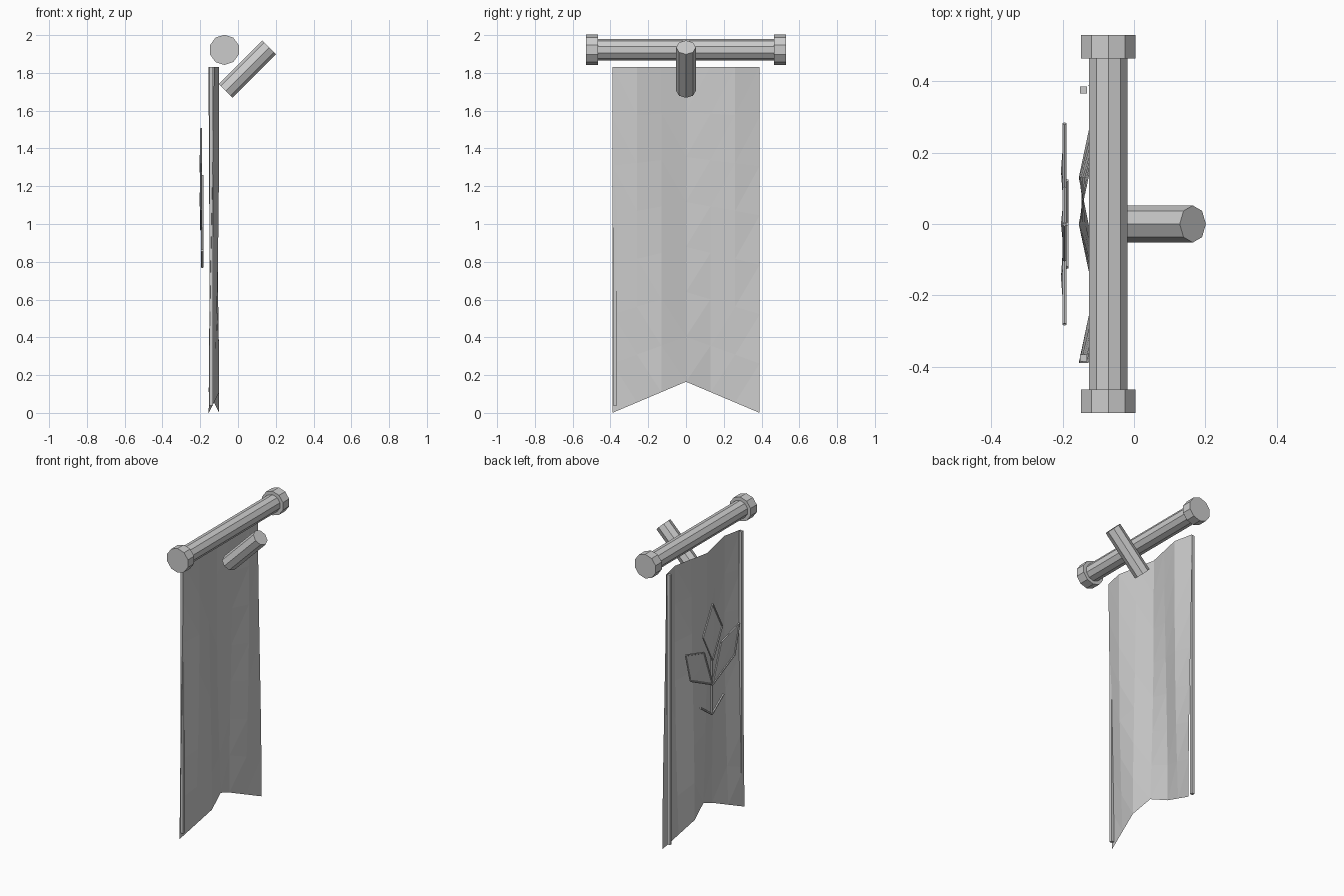
import bpy
import bmesh
import math
from mathutils import Vector

cube = bpy.data.objects.get("Cube")
if cube:
    bpy.data.objects.remove(cube, do_unlink=True)

grey = bpy.data.materials.new("plain_grey")
grey.use_nodes = True
GREY = (0.6, 0.6, 0.6, 1)
grey.diffuse_color = GREY
grey.node_tree.nodes["Principled BSDF"].inputs["Base Color"].default_value = GREY


def finish(name, bm):
    mesh = bpy.data.meshes.new(name)
    bm.to_mesh(mesh)
    bm.free()
    mesh.materials.append(grey)
    obj = bpy.data.objects.new(name, mesh)
    bpy.context.collection.objects.link(obj)
    return obj


def add_rod(bm, start, end, radius, sides):
    """Capped prism between two points."""
    a, b = Vector(start), Vector(end)
    made = bmesh.ops.create_cone(bm, cap_ends=True, segments=sides, radius1=radius,
                                 radius2=radius, depth=(b - a).length)
    turn = (b - a).to_track_quat("Z", "Y").to_matrix().to_4x4()
    bmesh.ops.transform(bm, matrix=turn, verts=made["verts"])
    bmesh.ops.translate(bm, vec=(a + b) / 2, verts=made["verts"])


def rods(name, segments, radius, sides):
    bm = bmesh.new()
    for start, end in segments:
        add_rod(bm, start, end, radius, sides)
    return finish(name, bm)


# Crossbar with end caps, and the slanted wall bracket
BAR_X, BAR_Z = -0.072, 1.922
rods("crossbar", [((BAR_X, -0.5, BAR_Z), (BAR_X, 0.5, BAR_Z))], 0.057, 10)
for side, label in ((1, "back"), (-1, "front")):
    rods(label + "_end_cap",
         [((BAR_X, side * 0.465, BAR_Z), (BAR_X, side * 0.53, BAR_Z))], 0.08, 10)
rods("wall_bracket", [((-0.065, 0, 1.705), (0.165, 0, 1.935))], 0.052, 8)

# Rippled cloth with a notched lower edge
COLS, ROWS, HALF, TOP = 6, 7, 0.39, 1.83
bm = bmesh.new()
grid = []
for r in range(ROWS + 1):
    drop = r / ROWS
    line = []
    for c in range(COLS + 1):
        y = HALF * (2 * c / COLS - 1)
        bottom = 0.165 * (1 - abs(y) / HALF)
        crest = 0.13 * drop ** 1.5
        x = -0.1275 - 0.0275 * math.cos(math.tau * (y - crest) / 0.52)
        line.append(bm.verts.new((x, y, TOP + (bottom - TOP) * drop)))
    grid.append(line)
for r in range(ROWS):
    for c in range(COLS):
        bm.faces.new((grid[r][c], grid[r + 1][c], grid[r + 1][c + 1], grid[r][c + 1]))
bmesh.ops.triangulate(bm, faces=bm.faces[:])
finish("cloth", bm)

# Trim strips down both cloth edges
for side, label in ((1, "back"), (-1, "front")):
    bm = bmesh.new()
    bmesh.ops.create_cube(bm, size=1)
    bmesh.ops.scale(bm, vec=(0.02, 0.019, TOP - 0.04), verts=bm.verts)
    bmesh.ops.translate(bm, vec=(-0.142, side * 0.376, (TOP + 0.04) / 2), verts=bm.verts)
    finish(label + "_trim", bm)

# Flower emblem: three shallow faceted petals with raised rims
EMBLEM_X = -0.195


def petal(name, outline):
    rim = [Vector((EMBLEM_X, y, z)) for y, z in outline]
    bm = bmesh.new()
    corners = [bm.verts.new(p) for p in rim]
    centre = sum(rim, Vector()) / len(rim)
    peak = bm.verts.new(centre + Vector((-0.01, 0, 0)))
    for i, corner in enumerate(corners):
        bm.faces.new((corner, corners[i - 1], peak))
    for i, point in enumerate(rim):
        add_rod(bm, rim[i - 1], point, 0.006, 6)
    finish(name, bm)


petal("top_petal", [(0, 1.505), (0.1, 1.32), (0, 1.13), (-0.1, 1.32)])
for side, label in ((1, "back"), (-1, "front")):
    petal(label + "_petal", [(side * y, z) for y, z in
                             ((0, 0.97), (0.23, 1.08), (0.28, 1.27), (0.09, 1.215))])

# Stem and the two small leaves at its foot
STEM_X = -0.19
rods("stem", [((STEM_X, 0, 0.77), (STEM_X, 0, 1.26))], 0.007, 6)
rods("stem_leaves", [((STEM_X, 0, 0.772), (STEM_X, s * 0.122, 0.86)) for s in (1, -1)],
     0.007, 6)
